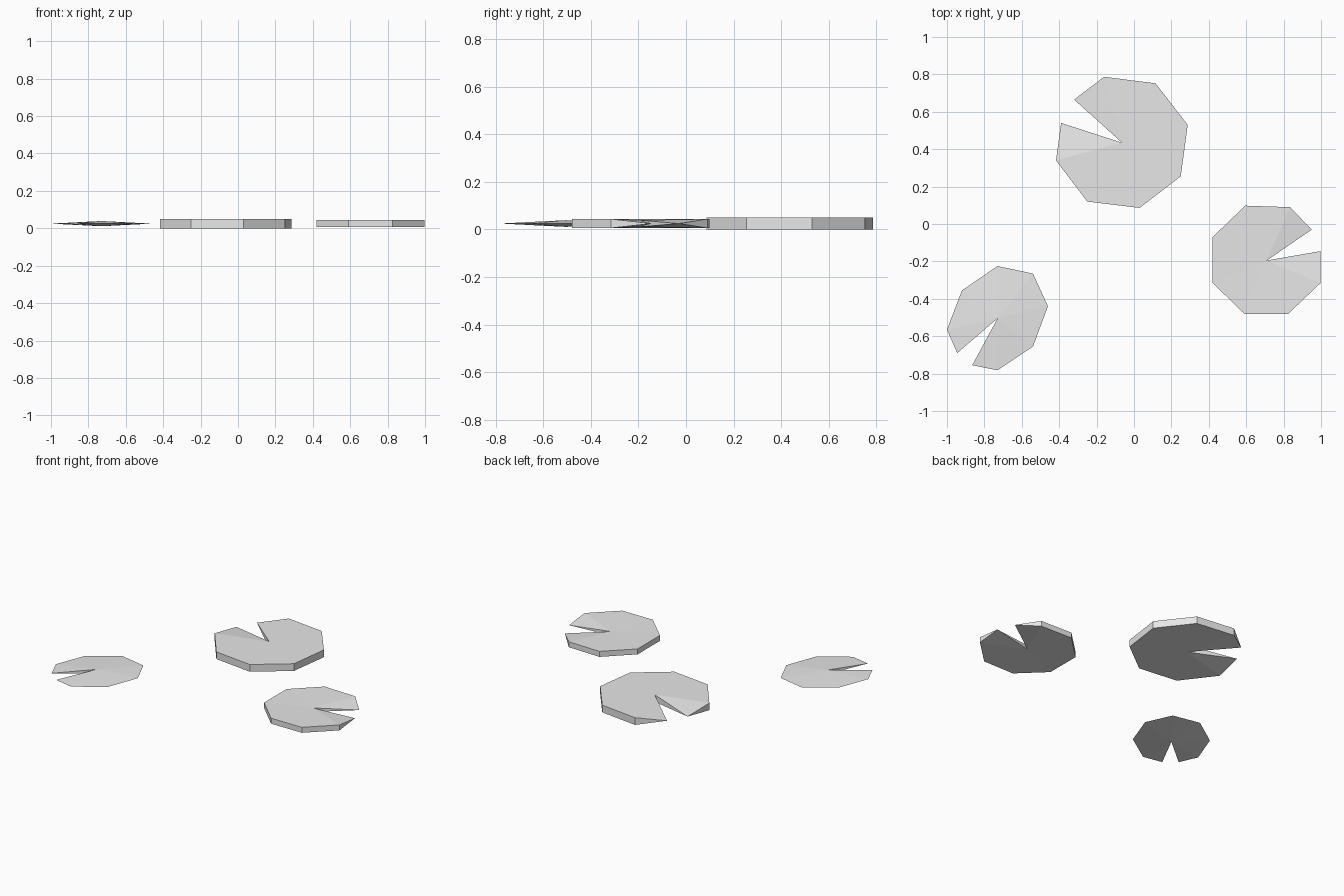
import bpy
import bmesh

if "Cube" in bpy.data.objects:
    bpy.data.objects.remove(bpy.data.objects["Cube"], do_unlink=True)

grey = bpy.data.materials.new("pale_grey")
grey.use_nodes = True
COLOUR = (0.8, 0.8, 0.8, 1)
grey.diffuse_color = COLOUR
grey.node_tree.nodes["Principled BSDF"].inputs["Base Color"].default_value = COLOUR
MID = 0.025


def lily_pad(name, centre, rim, rim_half, hub_half):
    """Notched pad: rim runs anticlockwise between two pinched lips."""
    bm = bmesh.new()

    def pair(p, half):
        if half == 0:
            v = bm.verts.new((*p, MID))
            return v, v
        return bm.verts.new((*p, MID + half)), bm.verts.new((*p, MID - half))

    def face(*verts):
        unique = list(dict.fromkeys(verts))
        if len(unique) > 2:
            bm.faces.new(unique)

    hub = pair(centre, hub_half)
    last = len(rim) - 1
    ring = [pair(p, 0 if i in (0, last) else rim_half) for i, p in enumerate(rim)]
    for a, b in zip(ring, ring[1:]):
        face(hub[0], a[0], b[0])        # upper fan
        face(hub[1], b[1], a[1])        # lower fan
        face(a[0], a[1], b[1], b[0])    # outer wall
    face(hub[0], hub[1], ring[0][0])    # notch walls
    face(hub[1], hub[0], ring[-1][0])
    bmesh.ops.recalc_face_normals(bm, faces=bm.faces[:])
    mesh = bpy.data.meshes.new(name)
    bm.to_mesh(mesh)
    bm.free()
    mesh.materials.append(grey)
    bpy.context.collection.objects.link(bpy.data.objects.new(name, mesh))


# Large flat pad
lily_pad("large_lily_pad", (-0.065, 0.435),
         [(-0.39, 0.54), (-0.417, 0.34), (-0.25, 0.12), (0.03, 0.086), (0.25, 0.255),
          (0.287, 0.53), (0.115, 0.752), (-0.16, 0.787), (-0.32, 0.665)], 0.025, 0.025)

# Medium pad with a slightly sunken middle
lily_pad("medium_lily_pad", (0.71, -0.195),
         [(0.95, -0.03), (0.835, 0.09), (0.595, 0.098), (0.42, -0.07), (0.42, -0.315),
          (0.59, -0.48), (0.825, -0.48), (0.998, -0.315), (0.998, -0.145)], 0.019, 0.014)

# Small pad with a thin, sharp rim
lily_pad("small_lily_pad", (-0.73, -0.505),
         [(-0.865, -0.755), (-0.73, -0.782), (-0.54, -0.655), (-0.46, -0.44),
          (-0.54, -0.265), (-0.73, -0.225), (-0.92, -0.355), (-1.0, -0.565),
          (-0.945, -0.69)], 0, 0.014)
